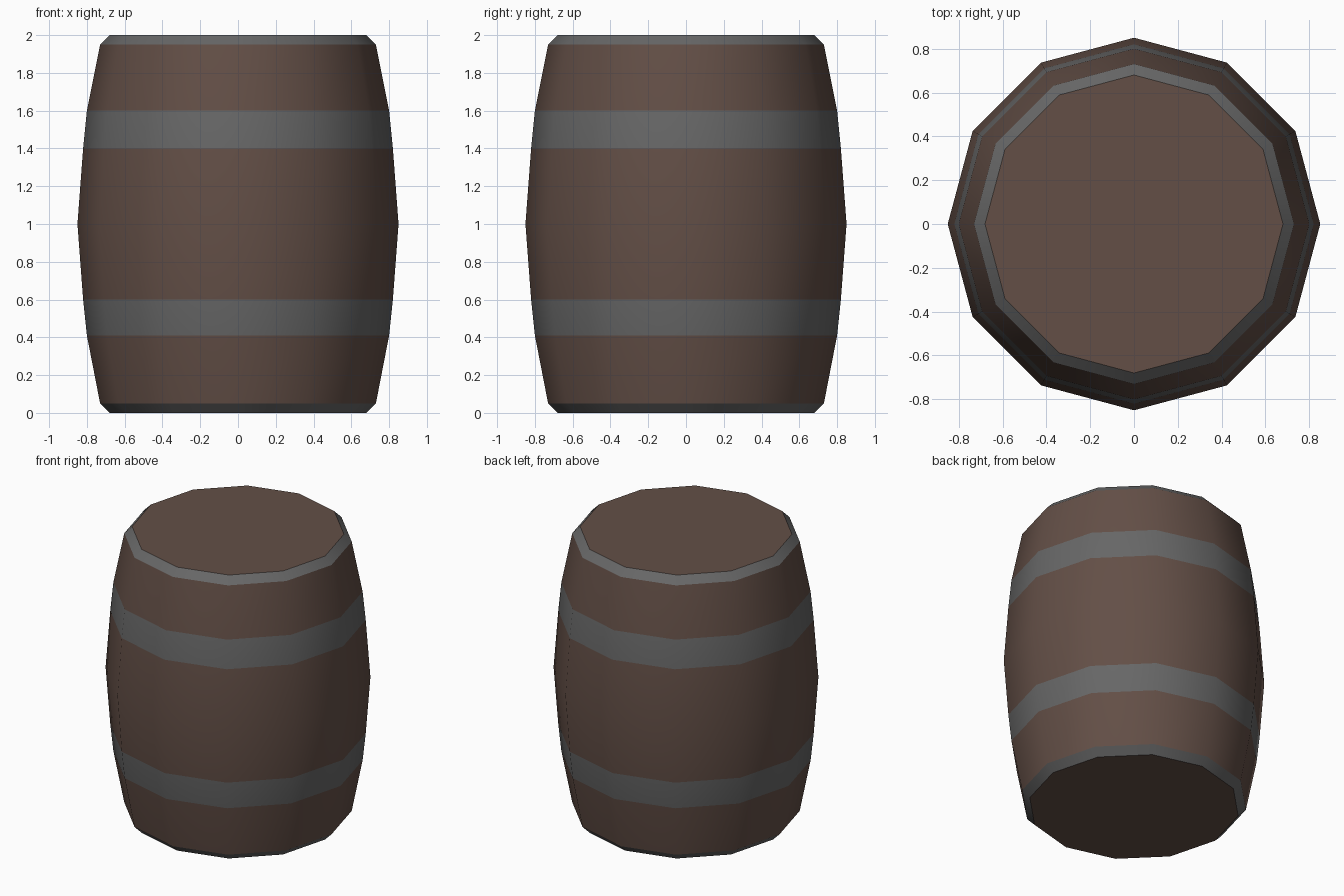
import bpy, bmesh, math

if "Cube" in bpy.data.objects:
    bpy.data.objects.remove(bpy.data.objects["Cube"])

SIDES = 12
# Half profile from bottom to top: (radius, height)
PROFILE = [(0.68, 0), (0.73, 0.05), (0.80, 0.41), (0.82, 0.60), (0.85, 1.0),
           (0.82, 1.40), (0.80, 1.60), (0.73, 1.95), (0.68, 2.0)]
# Profile segments that are metal: bottom rim, two hoops, top rim
METAL_SEGMENTS = {0, 2, 5, 7}


def material(name, rgb):
    m = bpy.data.materials.new(name)
    m.diffuse_color = (*rgb, 1)
    m.use_nodes = True
    m.node_tree.nodes["Principled BSDF"].inputs["Base Color"].default_value = m.diffuse_color
    return m


# Barrel body, lathed ring by ring
bm = bmesh.new()
rings = []
for r, z in PROFILE:
    rings.append([bm.verts.new((r * math.cos(i * math.tau / SIDES),
                                r * math.sin(i * math.tau / SIDES), z))
                  for i in range(SIDES)])
for s in range(len(rings) - 1):
    a, b = rings[s], rings[s + 1]
    for i in range(SIDES):
        j = (i + 1) % SIDES
        f = bm.faces.new((a[i], a[j], b[j], b[i]))
        f.material_index = 1 if s in METAL_SEGMENTS else 0

# Wooden base and lid
bm.faces.new(rings[0][::-1])
bm.faces.new(rings[-1])

mesh = bpy.data.meshes.new("barrel")
bm.to_mesh(mesh)
bm.free()
mesh.materials.append(material("brown wood", (0.125, 0.078, 0.062)))
mesh.materials.append(material("grey metal", (0.135, 0.135, 0.135)))
barrel = bpy.data.objects.new("barrel", mesh)
bpy.context.collection.objects.link(barrel)

# Smooth round the staves, crisp at the rims
bpy.context.view_layer.objects.active = barrel
barrel.select_set(True)
bpy.ops.object.shade_smooth_by_angle(angle=math.radians(31))
